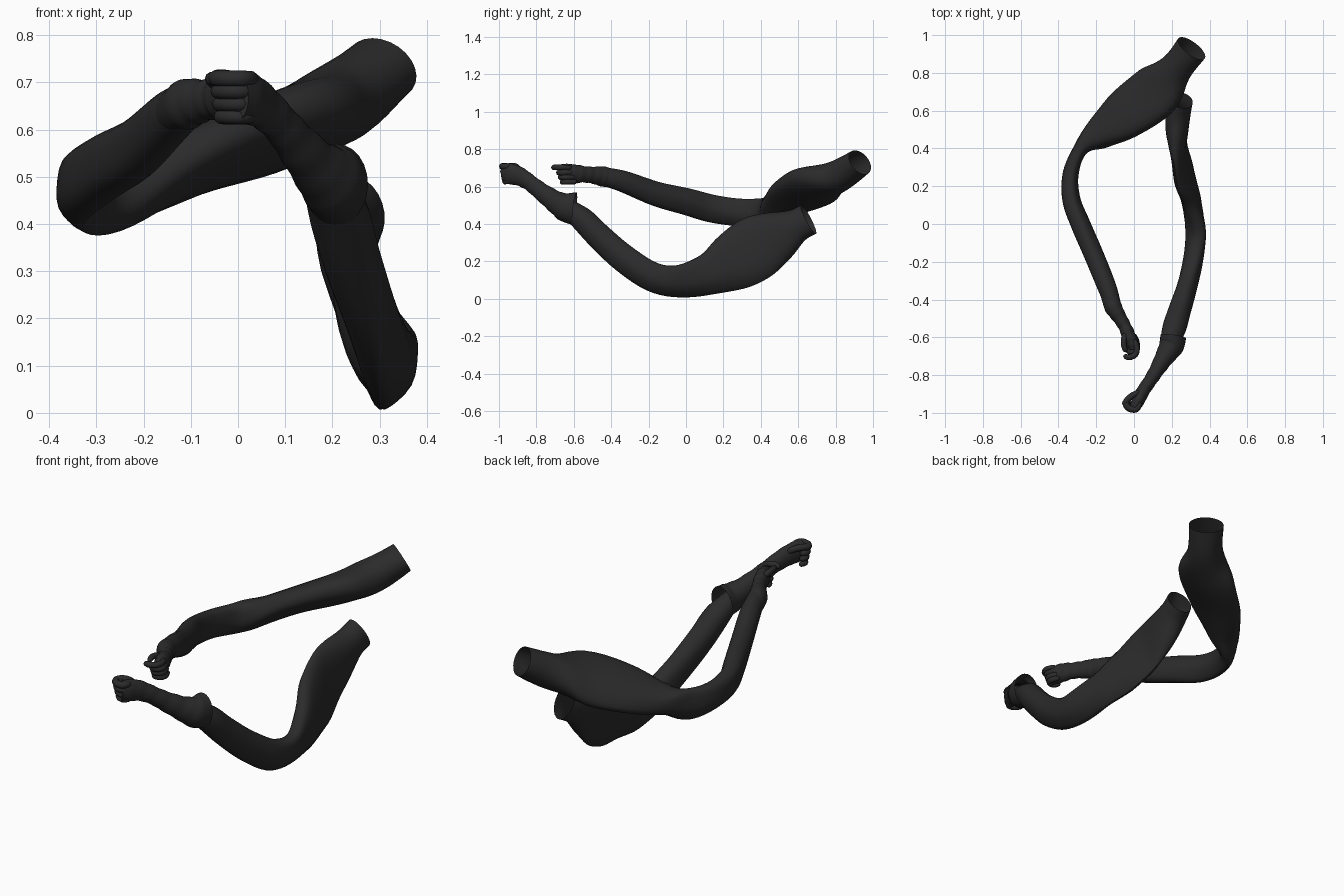
import bpy, bmesh, math
from mathutils import Vector

if "Cube" in bpy.data.objects:
    bpy.data.objects.remove(bpy.data.objects["Cube"], do_unlink=True)

# One dark cloth colour for everything
cloth = bpy.data.materials.new("charcoal_cloth")
cloth.use_nodes = True
tone = (0.024, 0.024, 0.024, 1)
cloth.diffuse_color = tone
cloth.node_tree.nodes["Principled BSDF"].inputs["Base Color"].default_value = tone


def smooth_rings(rings, steps):
    """Catmull-Rom interpolation through the control rings."""
    out = []
    last = len(rings) - 1
    for i in range(last):
        p, q, r, s = (rings[max(0, min(last, i + k))] for k in (-1, 0, 1, 2))
        for j in range(steps):
            t = j / steps
            out.append([0.5 * (2 * b + (c - a) * t + (2 * a - 5 * b + 4 * c - d) * t * t
                               + (3 * b - a - 3 * c + d) * t ** 3)
                        for a, b, c, d in zip(p, q, r, s)])
    out.append(list(rings[last]))
    return out


def loft(name, rings, sides=24, steps=5, cap_start=False, cap_end=False, fold=0.0, crease=0.0):
    """Skin oval rings (x, y, z, half width, half height, roll), given in hundredths."""
    rings = smooth_rings(rings, steps)
    centres = [Vector(r[:3]) / 100 for r in rings]
    bm = bmesh.new()
    loops = []
    for i, (c, r) in enumerate(zip(centres, rings)):
        along = (centres[min(i + 1, len(rings) - 1)] - centres[max(i - 1, 0)]).normalized()
        side = along.cross(Vector((0, 0, 1))).normalized()
        up = side.cross(along)
        roll = math.radians(r[5])
        wide = side * math.cos(roll) + up * math.sin(roll)
        tall = up * math.cos(roll) - side * math.sin(roll)
        fade = math.sin(math.pi * i / (len(rings) - 1))
        loop = []
        for k in range(sides):
            a = math.tau * k / sides
            # lengthwise folds drift round the arm, creases ring it
            size = 1 + fade * (fold * math.sin(5 * a + i * 0.12) + crease * math.sin(i * 1.5 + math.sin(a)))
            loop.append(bm.verts.new(c + (wide * r[3] * math.cos(a) + tall * r[4] * math.sin(a)) * size / 100))
        loops.append(loop)
    for low, high in zip(loops, loops[1:]):
        for k in range(sides):
            n = (k + 1) % sides
            bm.faces.new((low[k], low[n], high[n], high[k]))
    if cap_start:
        bm.faces.new(loops[0][::-1])
    if cap_end:
        bm.faces.new(loops[-1])
    bmesh.ops.recalc_face_normals(bm, faces=bm.faces)
    mesh = bpy.data.meshes.new(name)
    bm.to_mesh(mesh)
    bm.free()
    mesh.materials.append(cloth)
    obj = bpy.data.objects.new(name, mesh)
    bpy.context.collection.objects.link(obj)
    for o in bpy.context.selected_objects:
        o.select_set(False)
    obj.select_set(True)
    bpy.context.view_layer.objects.active = obj
    bpy.ops.object.shade_smooth_by_angle(angle=math.radians(50))


def finger(name, path, radius):
    """A bent finger with rounded ends."""
    sizes = [radius * 0.85] + [radius] * (len(path) - 2) + [radius * 0.8]
    rings = [(*p, s, s, 0) for p, s in zip(path, sizes)]
    first, last = Vector(path[0]), Vector(path[-1])
    before = first + (first - Vector(path[1])).normalized() * radius * 0.6
    after = last + (last - Vector(path[-2])).normalized() * radius * 0.6
    rings = [(*before, 0.2, 0.2, 0)] + rings + [(*after, 0.2, 0.2, 0)]
    loft(name, rings, sides=10, steps=3, cap_start=True, cap_end=True)


# Left arm: tall loose sleeve, narrow at the shoulder end and sagging below it
loft("left_sleeve", [
    (25, 65.5, 42.5, 6.2, 8.7, 0),
    (23.5, 59, 39, 6.6, 9.2, 0),
    (23, 50, 34, 6, 13.5, -5),
    (23.8, 38.5, 28, 4.2, 17, -8),
    (26.3, 26, 20.5, 5, 16, -12),
    (30.3, 12, 13.5, 5.2, 11.2, -5),
    (32.8, -4, 9.6, 4.9, 9, 18),
    (31.5, -18, 12, 5.2, 8, 10),
    (28, -33, 21.5, 5.4, 7.5, 0),
    (24, -46, 33, 6, 7, 0),
    (21, -56, 43, 6.2, 6.4, 0),
    (17.5, -67, 51, 4, 4, 0),
], fold=0.035)

# Left glove: flared open cuff, creased wrist, palm
loft("left_glove", [
    (20.8, -59.5, 48.2, 6.8, 8.8, 0),
    (19.8, -64.5, 49, 6.6, 7.8, 0),
    (16.5, -70, 52, 5.2, 6, 0),
    (12.3, -77, 57, 4, 4.9, 0),
    (8.5, -83, 61.7, 3.5, 4.4, 0),
    (4.8, -88.5, 65.2, 3.5, 5, 0),
    (2, -94, 66.8, 3.4, 5.6, 0),
    (0, -97.5, 67, 2.6, 5, 0),
], cap_end=True, crease=0.03)

# Left fist: four tightly curled fingers stacked, thumb on top
for n, word in enumerate(("index", "middle", "ring", "little")):
    z = 70.8 - n * 2.7
    back = n * 0.5
    finger("left_" + word + "_finger", [
        (3, -95 + back, z), (1.2, -98 + back, z), (-2.4 + back / 2, -97.7 + back, z),
        (-4.4 + back / 2, -95.2 + back, z), (-2.8, -93 + back, z - 0.2)], 1.75 - n * 0.08)
finger("left_thumb", [(3, -89, 68.5), (-0.5, -90.5, 70.5), (-3.5, -93, 71.2), (-5.2, -95.3, 71)], 1.6)

# Right arm: broad twisted upper sleeve, thin elbow, straight forearm
loft("right_sleeve", [
    (30.5, 93, 73, 8.8, 7.2, 0),
    (22, 82, 66, 9, 8.6, -10),
    (11.5, 70, 61, 15.2, 7.8, -25),
    (-5, 58, 55, 14.2, 6.6, -26),
    (-18, 48.5, 49.5, 9.2, 6.6, -24),
    (-28, 40, 46, 4, 8, 0),
    (-33.5, 27, 46.5, 4.2, 7.4, 0),
    (-33.3, 13, 48.5, 4.8, 7.4, 0),
    (-28.5, 0, 52, 5.2, 7.2, 0),
    (-21.5, -16, 56, 5.2, 6.6, 0),
    (-14.5, -33, 62.5, 5, 5.8, 0),
    (-11, -43, 65.2, 4.2, 5, 0),
], fold=0.035)

# Right glove: creased wrist and palm
loft("right_glove", [
    (-14, -37, 63.5, 3.8, 4.4, 0),
    (-11, -44, 65.3, 4.6, 5.4, 0),
    (-8, -49, 66, 3.8, 4.6, 0),
    (-5, -54, 66.5, 3.4, 4.3, 0),
    (-2.8, -59, 66.8, 3.6, 5, 0),
    (-1, -63.5, 66.5, 3.2, 5, 0),
    (-0.5, -66.5, 66.5, 2.4, 4.2, 0),
], cap_end=True, crease=0.04)

# Right hand: index finger hooks forward, the rest close tightly
finger("right_index_finger", [
    (0.3, -62, 70), (1.6, -66, 70.3), (0.6, -69.3, 70.3), (-2.5, -70.6, 70.2), (-4.8, -70, 70)], 1.5)
for n, word in enumerate(("middle", "ring", "little")):
    z = 67.5 - n * 2.5
    back = n * 0.9
    finger("right_" + word + "_finger", [
        (0.3, -61 + back, z), (1.6, -65 + back, z), (0.4, -67.4 + back, z),
        (-2.4, -67.6 + back, z), (-3.8, -65.3 + back, z)], 1.65 - n * 0.08)
finger("right_thumb", [(-4, -57, 69), (-5.3, -60.5, 70.4), (-5.4, -64, 70.8), (-4.6, -67, 70.6)], 1.5)
